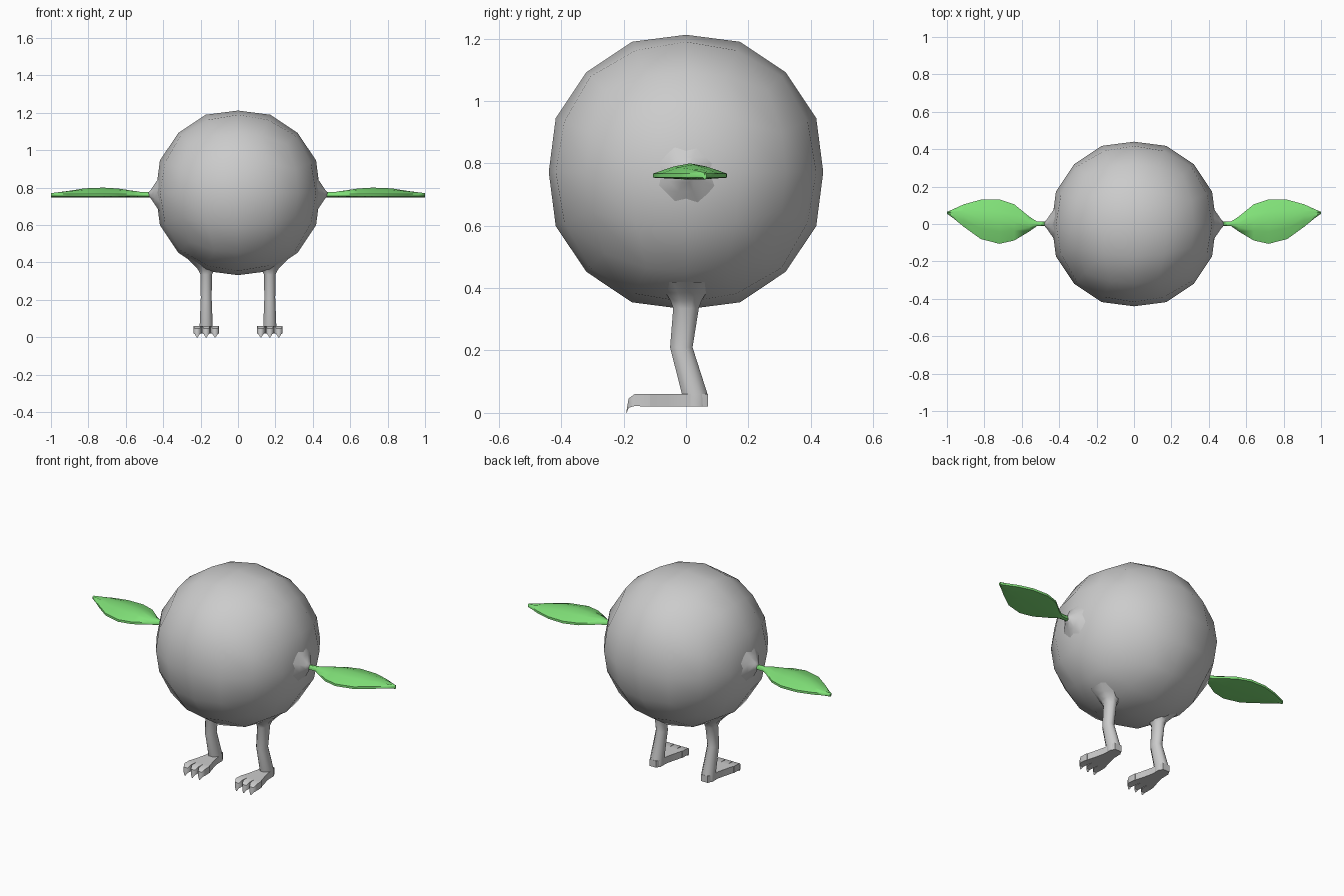
import bpy, bmesh, math
from mathutils import Vector

if "Cube" in bpy.data.objects:
    bpy.data.objects.remove(bpy.data.objects["Cube"])


def material(name, rgb):
    m = bpy.data.materials.new(name)
    m.diffuse_color = (*rgb, 1)
    m.use_nodes = True
    m.node_tree.nodes["Principled BSDF"].inputs["Base Color"].default_value = m.diffuse_color
    return m


GREY = material("soft grey", (0.6, 0.6, 0.6))
GREEN = material("leaf green", (0.22, 0.76, 0.19))


def finish(name, bm, mat, angle=50, mirror=True):
    bmesh.ops.recalc_face_normals(bm, faces=bm.faces)
    me = bpy.data.meshes.new(name)
    bm.to_mesh(me)
    bm.free()
    ob = bpy.data.objects.new(name, me)
    bpy.context.collection.objects.link(ob)
    me.materials.append(mat)
    if mirror:
        ob.modifiers.new("mirror", 'MIRROR').use_mirror_merge = False
    bpy.ops.object.select_all(action='DESELECT')
    ob.select_set(True)
    bpy.context.view_layer.objects.active = ob
    bpy.ops.object.shade_smooth_by_angle(angle=math.radians(angle))
    return ob


def loft(bm, rings):
    rows = [[bm.verts.new(p) for p in ring] for ring in rings]
    n = len(rows[0])
    for a, b in zip(rows, rows[1:]):
        for i in range(n):
            j = (i + 1) % n
            bm.faces.new((a[i], a[j], b[j], b[i]))
    bm.faces.new(rows[0])
    bm.faces.new(rows[-1])


def circle(n=8):
    return [(math.cos(2 * math.pi * (i + .5) / n) / math.cos(math.pi / n),
             math.sin(2 * math.pi * (i + .5) / n) / math.cos(math.pi / n)) for i in range(n)]


# Round body: cube sphere with sixteen sides around
bm = bmesh.new()
bmesh.ops.create_cube(bm, size=2)
bmesh.ops.subdivide_edges(bm, edges=bm.edges[:], cuts=3, use_grid_fill=True)
for v in bm.verts:
    d = Vector([math.tan(c * math.pi / 4) for c in v.co]).normalized()
    on_axis = max(abs(c) for c in d) > 0.99
    v.co = d * (0.44 if on_axis else 0.452) + Vector((0, 0, 0.772))
finish("body", bm, GREY, 60, mirror=False)

# Small flared shoulders where the leaves join
bm = bmesh.new()
loft(bm, [[(x, r * c, 0.765 + r * s) for c, s in circle()]
          for x, r in ((0.40, 0.12), (0.445, 0.055), (0.465, 0.025), (0.478, 0.011))])
finish("shoulder", bm, GREY, 60)

# Leaf wings with a raised midrib: x, low y, high y, ridge z
bm = bmesh.new()
rings = []
for x, lo, hi, top in ((0.46, -.012, .012, .775), (0.52, -.012, .014, .775),
                       (0.56, -.04, .04, .783), (0.64, -.088, .105, .795),
                       (0.72, -.106, .132, .80), (0.82, -.08, .13, .796),
                       (0.91, -.015, .105, .782), (0.965, .03, .08, .77),
                       (1.0, .055, .065, .763)):
    mid = (lo + hi) / 2
    rings.append([(x, lo, .754), (x, lo, .767), (x, lo * .45 + mid * .55, (top + .767) / 2 + .006),
                  (x, mid, top), (x, hi * .45 + mid * .55, (top + .767) / 2 + .006),
                  (x, hi, .767), (x, hi, .754), (x, mid, .748)])
loft(bm, rings)
finish("leaf_wing", bm, GREEN, 60)

# Bent legs: y, z, half width, half depth
LEG_X = 0.17
bm = bmesh.new()
loft(bm, [[(LEG_X + rx * c, y + ry * s, z) for c, s in circle()]
          for y, z, rx, ry in ((0, .42, .10, .10), (0, .385, .065, .065), (0, .36, .042, .05),
                               (0, .335, .031, .041), (-.015, .21, .029, .036),
                               (.028, .06, .035, .041), (.03, .02, .035, .04))])
finish("leg", bm, GREY, 60)


def box_ring(x, y, w, z0, z1):
    return [(x - w, y, z0), (x + w, y, z0), (x + w, y, z1), (x - w, y, z1)]


# Flat feet widening to the front, with three clawed toes
bm = bmesh.new()
loft(bm, [box_ring(LEG_X, y, w, .02, .06)
          for y, w in ((.07, .022), (.04, .034), (-.01, .036), (-.06, .048), (-.125, .066))])
for k in (-1, 0, 1):
    x = LEG_X + k * .044
    loft(bm, [box_ring(x, -.115, .022, .02, .06),
              box_ring(x + k * .004, -.165, .021, .022, .06),
              box_ring(x + k * .004, -.184, .013, .016, .046),
              box_ring(x + k * .004, -.19, .003, .0, .01)])
finish("foot", bm, GREY, 40)
